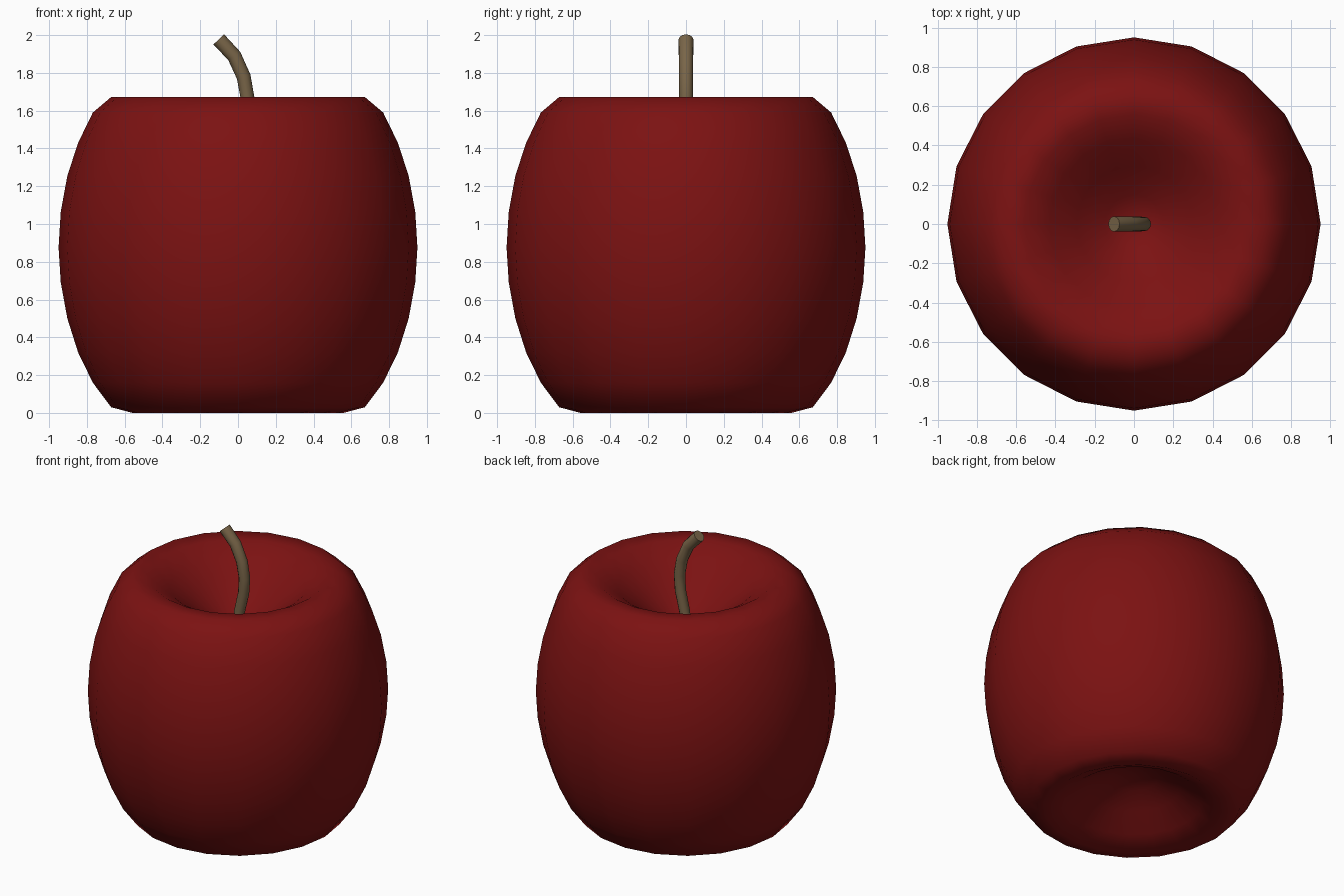
import bpy, bmesh, math
from mathutils import Matrix

if "Cube" in bpy.data.objects:
    bpy.data.objects.remove(bpy.data.objects["Cube"])


def material(name, rgb):
    m = bpy.data.materials.new(name)
    m.diffuse_color = (*rgb, 1)
    m.use_nodes = True
    m.node_tree.nodes["Principled BSDF"].inputs["Base Color"].default_value = m.diffuse_color
    return m


def smooth(obj, angle):
    bpy.ops.object.select_all(action='DESELECT')
    obj.select_set(True)
    bpy.context.view_layer.objects.active = obj
    bpy.ops.object.shade_smooth_by_angle(angle=math.radians(angle))


# Apple body: half profile (evenly spaced ring angles), revolved in 20 steps
R, STEPS = 0.95, 20
heights = [0.25, 0.22, 0.15, 0.06, 0.0, 0.03, 0.16, 0.32, 0.50, 0.69, 0.875,
           1.065, 1.255, 1.43, 1.59, 1.672, 1.665, 1.59, 1.48, 1.37, 1.31]
bm = bmesh.new()
verts = [bm.verts.new((R * math.sin(math.pi * i / 20), 0, z))
         for i, z in enumerate(heights)]
edges = [bm.edges.new(pair) for pair in zip(verts, verts[1:])]
bmesh.ops.spin(bm, geom=verts + edges, cent=(0, 0, 0), axis=(0, 0, 1),
               angle=math.tau, steps=STEPS)
bmesh.ops.remove_doubles(bm, verts=bm.verts, dist=0.001)
bmesh.ops.recalc_face_normals(bm, faces=bm.faces)
mesh = bpy.data.meshes.new("apple_body")
bm.to_mesh(mesh)
bm.free()
mesh.materials.append(material("red_skin", (0.2, 0.006, 0.006)))
body = bpy.data.objects.new("apple_body", mesh)
bpy.context.collection.objects.link(body)
smooth(body, 80)

# Stem: bent round rod rising from the hollow, a little thicker at the tip
path = [(0.0, 1.27), (0.01, 1.42), (0.043, 1.56), (0.05, 1.67),
        (0.03, 1.78), (-0.02, 1.89), (-0.102, 1.977)]
curve = bpy.data.curves.new("stem", 'CURVE')
curve.dimensions = '3D'
curve.bevel_depth = 0.036
curve.bevel_resolution = 4
curve.use_fill_caps = True
spline = curve.splines.new('POLY')
spline.points.add(len(path) - 1)
for i, (p, (x, z)) in enumerate(zip(spline.points, path)):
    p.co = (x, 0, z, 1)
    p.radius = 0.94 + 0.025 * i
stem = bpy.data.objects.new("stem", curve)
bpy.context.collection.objects.link(stem)
bpy.ops.object.select_all(action='DESELECT')
stem.select_set(True)
bpy.context.view_layer.objects.active = stem
bpy.ops.object.convert(target='MESH')
stem = bpy.context.view_layer.objects.active
stem.name = "stem"
stem.data.materials.clear()
stem.data.materials.append(material("brown_stem", (0.19, 0.13, 0.065)))
smooth(stem, 40)
